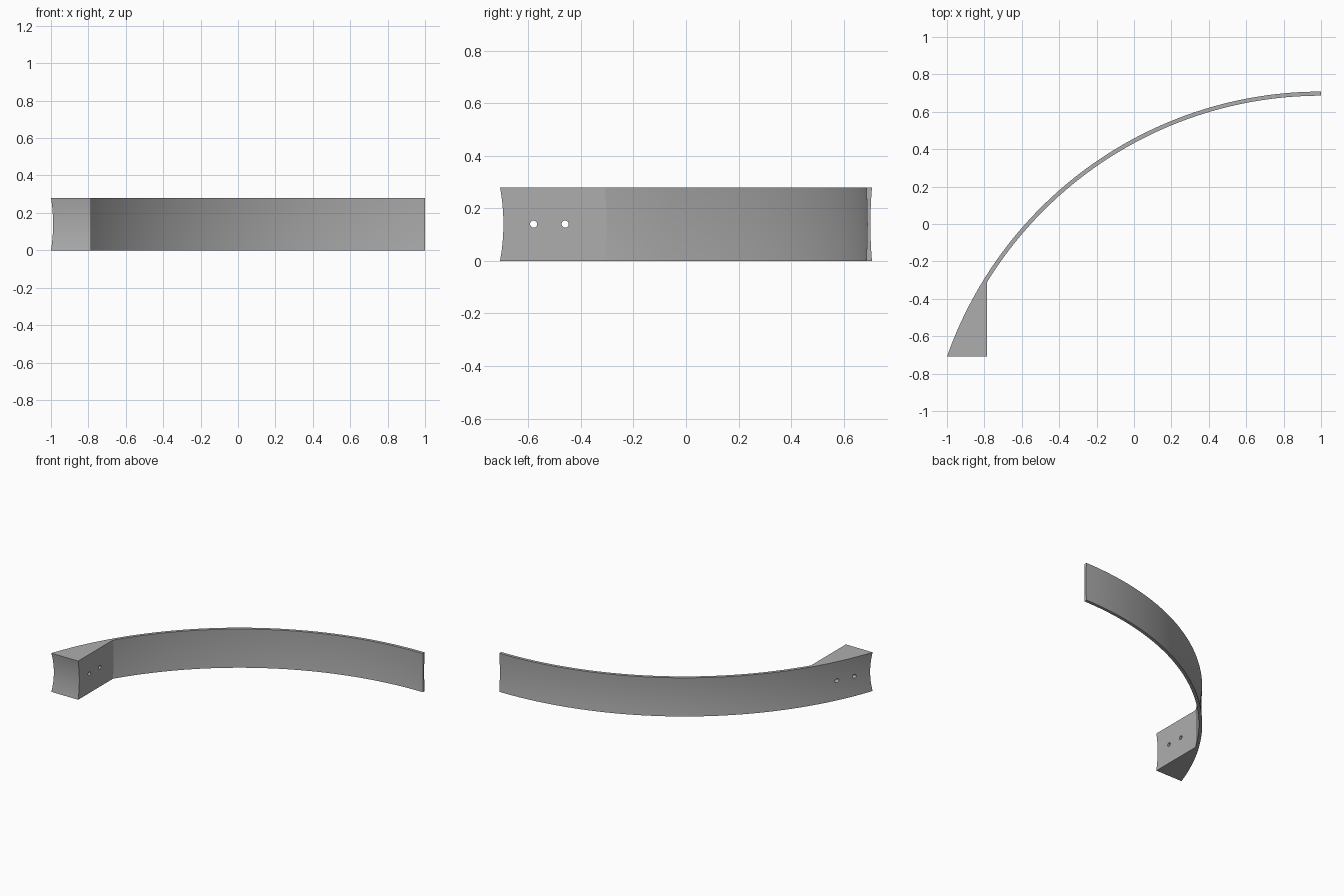
import bpy, bmesh, math
from mathutils import Matrix, Vector

if "Cube" in bpy.data.objects:
    bpy.data.objects.remove(bpy.data.objects["Cube"], do_unlink=True)

HEIGHT = 0.28
OUTER_R, INNER_R = 2.12, 2.098
CX, CY = 1.0, 0.708 - OUTER_R      # centre of the sweep
BLOCK_X, FRONT_Y = -0.785, -0.708  # inner side and front of the mounting block
ARC_STEPS, LEVELS = 64, 12

grey = bpy.data.materials.new("plain grey")
grey.use_nodes = True
colour = (0.42, 0.42, 0.42, 1)
grey.diffuse_color = colour
grey.node_tree.nodes["Principled BSDF"].inputs["Base Color"].default_value = colour


def arc(radius, start, end):
    angles = [start + (end - start) * i / ARC_STEPS for i in range(ARC_STEPS + 1)]
    return [(CX + radius * math.cos(a), CY + radius * math.sin(a)) for a in angles]


def outline(z):
    """Plan shape at one height; the faces are slightly hollow at mid height."""
    bow = 1 - (2 * z / HEIGHT - 1) ** 2
    front = FRONT_Y + 0.013 * bow
    outer, inner = OUTER_R - 0.006 * bow, INNER_R + 0.004 * bow
    outer_end = math.pi - math.asin((front - CY) / outer)
    inner_end = math.acos((BLOCK_X - CX) / inner)
    top = math.pi / 2
    return arc(outer, top, outer_end) + [(BLOCK_X, front)] + arc(inner, inner_end, top)


def make_object(name, bm):
    bmesh.ops.recalc_face_normals(bm, faces=bm.faces)
    mesh = bpy.data.meshes.new(name)
    bm.to_mesh(mesh)
    bm.free()
    mesh.materials.append(grey)
    obj = bpy.data.objects.new(name, mesh)
    bpy.context.collection.objects.link(obj)
    return obj


# Curved band with its wedge-shaped mounting block, lofted through the levels
bm = bmesh.new()
rings = []
for k in range(LEVELS + 1):
    z = HEIGHT * k / LEVELS
    rings.append([bm.verts.new((x, y, z)) for x, y in outline(z)])
for low, high in zip(rings, rings[1:]):
    for i in range(len(low)):
        j = (i + 1) % len(low)
        bm.faces.new((low[i], low[j], high[j], high[i]))

# Top and bottom: quads along the band, a fan over the block
for ring in (rings[0], rings[-1]):
    n = len(ring)
    corner, joint = ARC_STEPS + 1, ARC_STEPS + 2
    split = min(range(corner), key=lambda i: (ring[i].co - ring[joint].co).length)
    bm.faces.new(ring[split:joint + 1])
    inner = ring[joint:][::-1]
    a, b = 0, 0
    while a < split or b < n - joint - 1:
        if b == n - joint - 1 or (a < split and ring[a + 1].co.x > inner[b + 1].co.x):
            bm.faces.new((ring[a], ring[a + 1], inner[b]))
            a += 1
        else:
            bm.faces.new((ring[a], inner[b + 1], inner[b]))
            b += 1
band = make_object("curved_band", bm)

# Two bolt holes through the block
bm = bmesh.new()
for y in (-0.58, -0.46):
    place = Matrix.Translation(Vector((-0.87, y, HEIGHT / 2))) @ Matrix.Rotation(math.pi / 2, 4, 'Y')
    bmesh.ops.create_cone(bm, cap_ends=True, segments=24, radius1=0.0135,
                          radius2=0.0135, depth=0.5, matrix=place)
cutter = make_object("hole_cutter", bm)
cutter.hide_render = True

holes = band.modifiers.new("bolt holes", 'BOOLEAN')
holes.operation = 'DIFFERENCE'
holes.solver = 'EXACT'
holes.object = cutter
bpy.ops.object.select_all(action='DESELECT')
bpy.context.view_layer.objects.active = band
band.select_set(True)
bpy.ops.object.modifier_apply(modifier=holes.name)
bpy.data.objects.remove(cutter, do_unlink=True)
bpy.ops.object.shade_smooth_by_angle(angle=math.radians(25))
